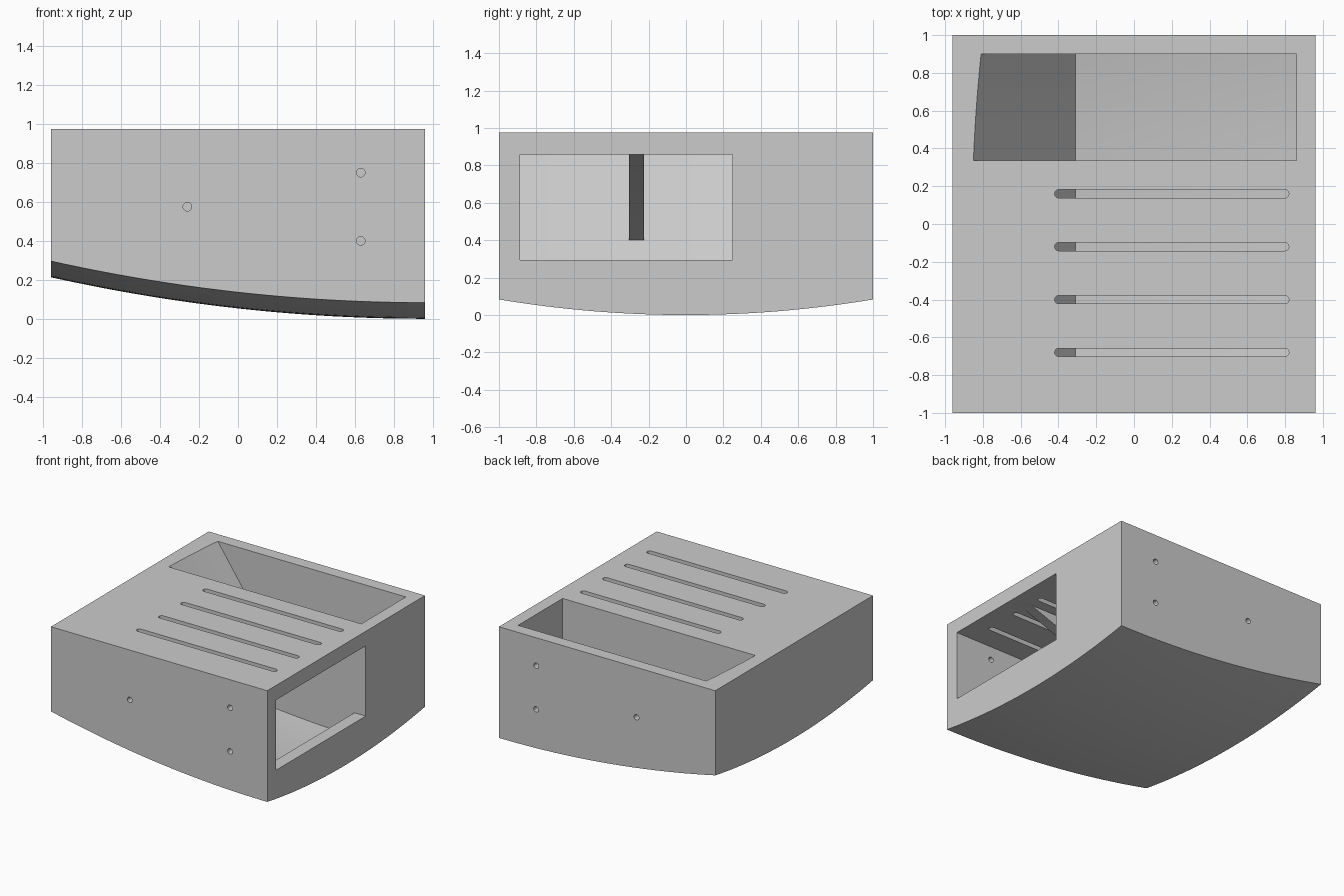
import bpy
import bmesh
from math import cos, sin, pi

cube = bpy.data.objects.get("Cube")
if cube:
    bpy.data.objects.remove(cube, do_unlink=True)

HALF_X, TOP, CEILING = 0.96, 0.975, 0.858
INNER_X, CREASE_X, RAMP, FLOOR = 0.86, -0.31, 1.43, 0.1

grey = bpy.data.materials.new("plain grey")
grey.use_nodes = True
grey.diffuse_color = (0.6, 0.6, 0.6, 1)
grey.node_tree.nodes["Principled BSDF"].inputs["Base Color"].default_value = (0.6, 0.6, 0.6, 1)


def spread(a, b, n):
    return [a + (b - a) * i / n for i in range(n + 1)]


def underside(x, y):
    """Height of the double-curved bottom."""
    return 0.213 * ((HALF_X - x) / (2 * HALF_X)) ** 2 + 0.083 * y * y


def loft(name, rings):
    """Closed solid through a list of equal rings."""
    bm = bmesh.new()
    loops = [[bm.verts.new(p) for p in ring] for ring in rings]
    n = len(loops[0])
    for a, b in zip(loops, loops[1:]):
        for i in range(n):
            j = (i + 1) % n
            bm.faces.new((a[i], a[j], b[j], b[i]))
    bm.faces.new(loops[0])
    bm.faces.new(loops[-1])
    bmesh.ops.recalc_face_normals(bm, faces=bm.faces)
    mesh = bpy.data.meshes.new(name)
    bm.to_mesh(mesh)
    bm.free()
    mesh.materials.append(grey)
    obj = bpy.data.objects.new(name, mesh)
    bpy.context.collection.objects.link(obj)
    return obj


def combine(target, tool, operation):
    """Apply a boolean and drop the tool."""
    tool.hide_render = True
    mod = target.modifiers.new("boolean", "BOOLEAN")
    mod.operation, mod.solver, mod.object = operation, "EXACT", tool
    bpy.context.view_layer.objects.active = target
    bpy.ops.object.modifier_apply(modifier=mod.name)
    bpy.data.objects.remove(tool, do_unlink=True)


def body_ring(y):
    bottom = [(x, y, underside(x, y)) for x in spread(HALF_X, -HALF_X, 28)]
    return [(-HALF_X, y, TOP), (HALF_X, y, TOP)] + bottom


def cavity_ring(y, top, side_opening):
    """Ramp on the left, curved floor, optional window through the right wall."""
    crease_z = underside(CREASE_X, y) + FLOOR
    ring = [(CREASE_X - (top - crease_z) / RAMP, y, top)]
    if side_opening:
        ring += [(1.1, y, top), (1.1, y, 0.295), (INNER_X, y, 0.295)]
    else:
        ring.append((INNER_X, y, top))
    return ring + [(x, y, underside(x, y) + FLOOR) for x in spread(INNER_X, CREASE_X, 14)]


# Outer block
housing = loft("housing", [body_ring(y) for y in spread(-1, 1, 32)])

# Main chamber open to the side, and rear pocket open at the top
combine(housing, loft("chamber_cutter", [cavity_ring(y, CEILING, True)
        for y in spread(-0.887, 0.248, 20)]), "DIFFERENCE")
combine(housing, loft("pocket_cutter", [cavity_ring(y, TOP + 0.05, False)
        for y in spread(0.335, 0.9, 12)]), "DIFFERENCE")

# Sloping rib under the ceiling
rib_outline = [(0.8, CEILING), (0.8, 0.9), (-0.86, 0.9), (-0.59, 0.35)]
combine(housing, loft("ceiling_rib", [[(x, y, z) for x, z in rib_outline]
        for y in (-0.305, -0.225)]), "UNION")

# Rounded vent slots
R = 0.022
arc = [pi * i / 10 - pi / 2 for i in range(11)]
slot = [(0.82 - R + R * cos(a), R * sin(a)) for a in arc]
slot += [(-0.42 + R - R * cos(a), -R * sin(a)) for a in arc]
for y in (0.16, -0.12, -0.40, -0.68):
    combine(housing, loft("slot_cutter", [[(px, y + py, z) for px, py in slot]
            for z in (0.83, 1.1)]), "DIFFERENCE")

# Screw holes through the front and back walls
circle = [(R * cos(2 * pi * i / 20), R * sin(2 * pi * i / 20)) for i in range(20)]
for hx, hz in ((0.63, 0.75), (0.63, 0.40), (-0.26, 0.575)):
    for side in (-1, 1):
        combine(housing, loft("hole_cutter", [[(hx + a, side * y, hz + b) for a, b in circle]
                for y in (0.8, 1.1)]), "DIFFERENCE")

bpy.ops.object.select_all(action="DESELECT")
housing.select_set(True)
bpy.context.view_layer.objects.active = housing
bpy.ops.object.shade_smooth_by_angle(angle=pi / 6)
